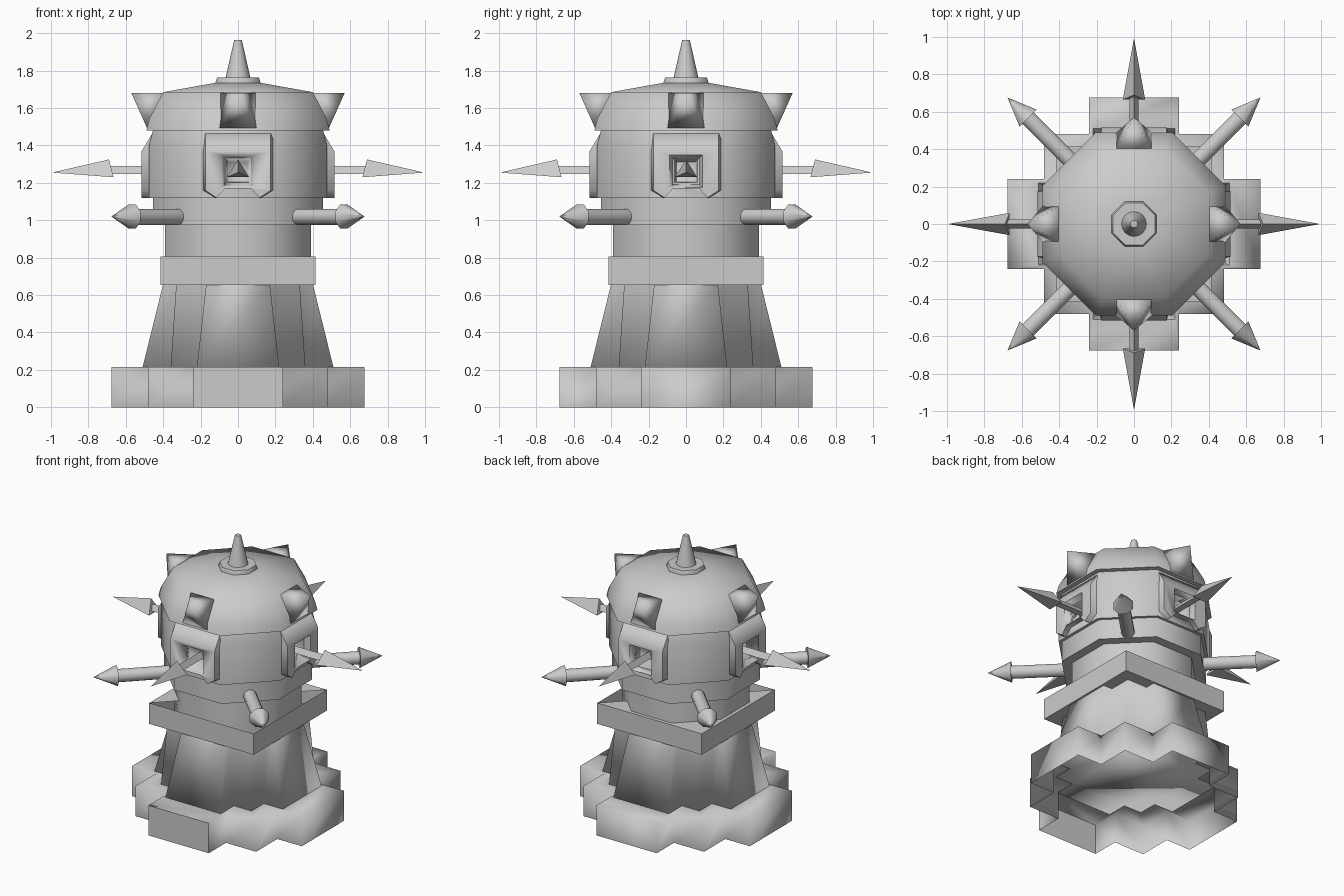
import bpy, bmesh, math
from mathutils import Matrix, Vector

if "Cube" in bpy.data.objects:
    bpy.data.objects.remove(bpy.data.objects["Cube"])

grey = bpy.data.materials.new("stone_grey")
grey.diffuse_color = (0.6, 0.6, 0.6, 1)
grey.use_nodes = True
grey.node_tree.nodes["Principled BSDF"].inputs["Base Color"].default_value = grey.diffuse_color


def make(name, verts, faces, smooth=None):
    """Mesh object; smooth is None (flat), an angle in degrees, or 180 for fully smooth."""
    me = bpy.data.meshes.new(name)
    me.from_pydata(verts, [], faces)
    bm = bmesh.new()
    bm.from_mesh(me)
    bmesh.ops.recalc_face_normals(bm, faces=bm.faces)
    bm.to_mesh(me)
    bm.free()
    me.materials.append(grey)
    ob = bpy.data.objects.new(name, me)
    bpy.context.collection.objects.link(ob)
    if smooth:
        bpy.ops.object.select_all(action='DESELECT')
        ob.select_set(True)
        bpy.context.view_layer.objects.active = ob
        bpy.ops.object.shade_smooth_by_angle(angle=math.radians(smooth))
    return ob


def loft(rings, cap_start=True, cap_end=True):
    """Join equal-length rings of points with quads."""
    n = len(rings[0])
    verts = [p for r in rings for p in r]
    faces = [(k * n + i, k * n + (i + 1) % n, (k + 1) * n + (i + 1) % n, (k + 1) * n + i)
             for k in range(len(rings) - 1) for i in range(n)]
    if cap_start:
        faces.append(tuple(range(n)))
    if cap_end:
        faces.append(tuple(range((len(rings) - 1) * n, len(rings) * n)))
    return verts, faces


def ring(r, z, n=8, start=22.5):
    a = [math.radians(start + 360 * i / n) for i in range(n)]
    return [(r * math.cos(t), r * math.sin(t), z) for t in a]


def octagons(profile):
    """Rings from (flat-side distance, z) pairs."""
    return [ring(d / math.cos(math.pi / 8), z) for d, z in profile]


def stepped(far, mid, near, z):
    """Stepped cross outline, four-fold symmetric."""
    quarter = [(far, near), (mid, near), (mid, mid), (near, mid), (near, far)]
    out = []
    for q in range(4):
        for x, y in quarter:
            for _ in range(q):
                x, y = -y, x
            out.append((x, y, z))
    return out


def turned(verts, deg):
    m = Matrix.Rotation(math.radians(deg), 4, 'Z')
    return [tuple(m @ Vector(v)) for v in verts]


def along_x(r, x, z, n, start):
    """Ring around a horizontal axis."""
    a = [math.radians(start + 360 * i / n) for i in range(n)]
    return [(x, r * math.cos(t), z + r * math.sin(t)) for t in a]


# Plinth, hollow underneath, with a flat front face
foot = stepped(0.51, 0.36, 0.22, 0.215)
plinth = make("plinth", *loft([stepped(0.675, 0.48, 0.24, 0),
                               stepped(0.675, 0.48, 0.24, 0.215), foot], False, False), 180)
for f in plinth.data.polygons:
    if f.normal.y < -0.9 and f.center.y < -0.6:
        f.use_smooth = False

# Tapered shaft, closed at the bottom
make("tower_shaft", *loft([foot, stepped(0.40, 0.33, 0.17, 0.66)], True, False), 100)

# Square collar, its top closed on the back left half only
v, f = loft([ring(0.415 * math.sqrt(2), z, 4, 45) for z in (0.655, 0.805)], True, False)
make("square_collar", v, f + [(4, 5, 6)], 30)

# Neck in two steps
make("neck", *loft(octagons([(0.39, 0.66), (0.39, 0.975), (0.455, 0.975), (0.455, 1.12)])), 50)

# Drum with flared window frames, both cut by tapered window openings
drum = make("drum", *loft(octagons([(0.475, 1.12), (0.475, 1.40), (0.455, 1.48)])), 50)
frame_half = [(0.07, 1.17), (0.115, 1.12), (0.175, 1.16), (0.175, 1.37), (0.175, 1.47)]
outline = frame_half + [(-x, z) for x, z in reversed(frame_half)]
frames = []
cut_v, cut_f = [], []
for k in range(4):
    front = [(0.455 if z > 1.4 else 0.515, x, z) for x, z in outline]
    back = [(0.44, x * 1.12, z) for x, z in outline]
    v, f = loft([front, back])
    # Front cap split at the slope line so every face is planar
    f = [q for q in f if q != tuple(range(10))] + [(0, 1, 2, 3, 6, 7, 8, 9), (3, 4, 5, 6)]
    frames.append(make("window_frame", turned(v, 90 * k), f, 60))
    v, f = loft([along_x(0.106 * math.sqrt(2), 0.56, 1.262, 4, 45),
                 along_x(0.05 * math.sqrt(2), 0.42, 1.262, 4, 45)])
    cut_f += [tuple(i + len(cut_v) for i in q) for q in f]
    cut_v += turned(v, 90 * k)
cutter = make("window_cutter", cut_v, cut_f, 180)
cutter.hide_render = True
cutter.display_type = 'WIRE'
for ob in [drum] + frames:
    mod = ob.modifiers.new("window", 'BOOLEAN')
    mod.operation = 'DIFFERENCE'
    mod.solver = 'EXACT'
    mod.object = cutter

# Domed cap, smooth above with a sharp underside
make("cap", *loft(octagons([(0.49, 1.48), (0.475, 1.54), (0.40, 1.685), (0.12, 1.735)])), 75)

# Knob and top spike
make("knob", *loft(octagons([(0.12, 1.73), (0.12, 1.74), (0.112, 1.762)])), 60)
make("top_spike", *loft([ring(0.068, 1.755, 16), ring(0.02, 1.965, 16)]), 40)

# Horns, spears and arrow bolts around the tower
for k in range(4):
    horn = [(0.39, -0.1, 1.68), (0.39, 0.1, 1.68), (0.485, 0.1, 1.49), (0.485, -0.1, 1.49),
            (0.57, 0, 1.68)]
    make("horn", turned(horn, 90 * k),
         [(0, 1, 2, 3), (0, 1, 4), (1, 2, 4), (2, 3, 4), (3, 0, 4)], 180)

    v, f = loft([along_x(0.027, x, 1.262, 3, 90) for x in (0.39, 0.70)])
    make("spear_shaft", turned(v, 90 * k), f)
    head = [(0.69, 0, 1.325), (0.665, -0.06, 1.23), (0.665, 0.06, 1.23), (0.995, 0, 1.255)]
    make("spear_head", turned(head, 90 * k), [(0, 1, 2), (0, 1, 3), (1, 2, 3), (2, 0, 3)])

    v, f = loft([along_x(0.044, x, 1.018, 12, 15) for x in (0.39, 0.82)])
    make("bolt_shaft", turned(v, 45 + 90 * k), f, 40)
    v, f = loft([along_x(0.07, 0.80, 1.02, 8, 22.5), along_x(0.001, 0.955, 1.02, 8, 22.5)])
    make("bolt_head", turned(v, 45 + 90 * k), f, 50)
